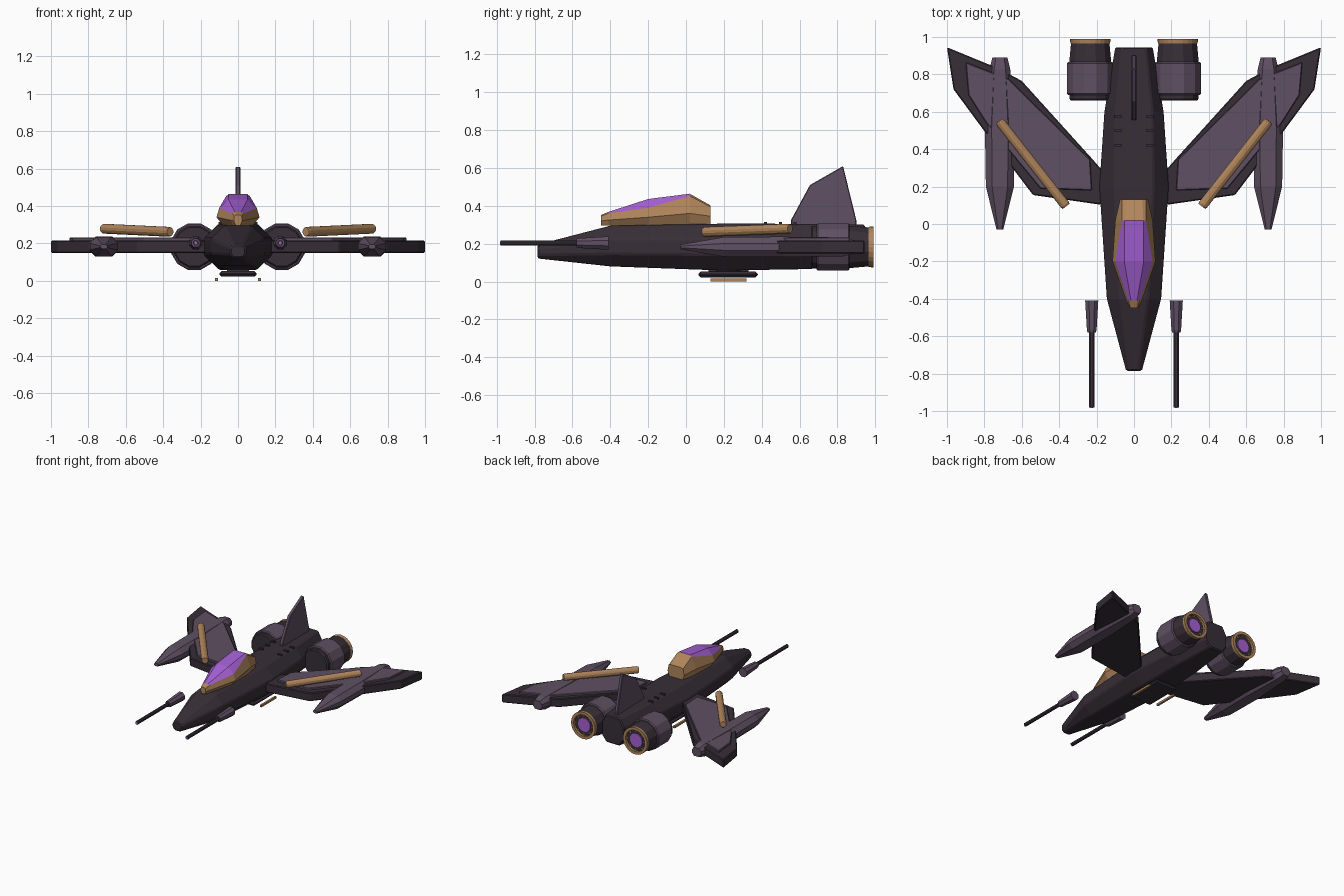
import bpy, bmesh, math
from mathutils import Vector

if "Cube" in bpy.data.objects:
    bpy.data.objects.remove(bpy.data.objects["Cube"])


def material(name, rgb):
    m = bpy.data.materials.new(name)
    m.diffuse_color = (*rgb, 1)
    m.use_nodes = True
    m.node_tree.nodes["Principled BSDF"].inputs["Base Color"].default_value = m.diffuse_color
    return m


HULL = material("dark hull", (0.038, 0.028, 0.038))
PANEL = material("grey violet panel", (0.115, 0.08, 0.125))
TAN = material("tan metal", (0.43, 0.235, 0.105))
GLOW = material("violet glow", (0.38, 0.12, 0.66))


def finish(name, bm, *mats, bevel=0):
    bmesh.ops.recalc_face_normals(bm, faces=bm.faces)
    me = bpy.data.meshes.new(name)
    bm.to_mesh(me)
    bm.free()
    ob = bpy.data.objects.new(name, me)
    bpy.context.collection.objects.link(ob)
    for m in mats:
        me.materials.append(m)
    if bevel:
        mod = ob.modifiers.new("bevel", "BEVEL")
        mod.width, mod.segments = bevel, 1
    return ob


def bridge(bm, rings):
    rings = [[bm.verts.new(p) for p in r] for r in rings]
    n = len(rings[0])
    for a, b in zip(rings, rings[1:]):
        for i in range(n):
            j = (i + 1) % n
            bm.faces.new((a[i], a[j], b[j], b[i]))
    bm.faces.new(rings[0])
    bm.faces.new(rings[-1])


def loft(name, stations, *mats, x=0, bevel=0):
    """Symmetric sections: (y, [(half width, z) from bottom to top])."""
    bm = bmesh.new()
    bridge(bm, [[(x + w, y, z) for w, z in s] + [(x - w, y, z) for w, z in reversed(s)]
                for y, s in stations])
    return finish(name, bm, *mats, bevel=bevel)


def tube(name, start, end, profile, mat, sides=12):
    """Profile of (fraction along the axis, radius)."""
    a, b = Vector(start), Vector(end)
    q = (b - a).to_track_quat('Z', 'Y')
    bm = bmesh.new()
    bridge(bm, [[a.lerp(b, t) + q @ Vector((r * math.cos(k), r * math.sin(k), 0))
                 for k in [(i + .5) * math.tau / sides for i in range(sides)]]
                for t, r in profile])
    return finish(name, bm, mat)


def plate(name, outline, z0, z1, mat, side=1, bevel=0):
    bm = bmesh.new()
    bridge(bm, [[(side * x, y, z) for x, y in outline] for z in (z0, z1)])
    return finish(name, bm, mat, bevel=bevel)


def box(name, lo, hi, mat, bevel=0):
    return plate(name, [(lo[0], lo[1]), (hi[0], lo[1]), (hi[0], hi[1]), (lo[0], hi[1])],
                 lo[2], hi[2], mat, bevel=bevel)


# Fuselage: eight-sided tapering hull
loft("fuselage", [
    (-0.785, [(.025, .122), (.042, .14), (.042, .175), (.025, .195)]),
    (-0.40, [(.08, .08), (.145, .145), (.145, .225), (.075, .295)]),
    (0.20, [(.10, .058), (.185, .14), (.185, .225), (.105, .306)]),
    (0.60, [(.09, .065), (.158, .14), (.158, .225), (.10, .305)]),
    (0.945, [(.06, .078), (.10, .13), (.10, .235), (.065, .30)])], HULL, bevel=.008)

# Cockpit: tan frame with violet glass on its upper front faces
cockpit = loft("cockpit", [
    (-0.45, [(.012, .297), (.022, .32), (.020, .345), (.012, .352)]),
    (-0.41, [(.025, .297), (.042, .325), (.030, .36), (.016, .368)]),
    (-0.20, [(.08, .296), (.115, .34), (.10, .39), (.052, .436)]),
    (0.02, [(.08, .30), (.10, .36), (.064, .452), (.05, .464)]),
    (0.13, [(.06, .305), (.075, .345), (.065, .395), (.045, .402)])], TAN, GLOW)
for p in cockpit.data.polygons:
    if p.normal.z > .35 and -.41 < p.center.y < .02 and p.center.z > .372:
        p.material_index = 1

# Tail fin
bm = bmesh.new()
fin = [(.555, .30), (.555, .325), (.655, .51), (.83, .61), (.90, .325), (.90, .29)]
bridge(bm, [[(x, y, z) for y, z in fin] for x in (-.013, .013)])
finish("tail_fin", bm, PANEL, bevel=.004)

# Belly skid
box("belly_skid", (-.10, .065, .022), (.10, .38, .052), HULL, bevel=.012)
box("skid_mount", (-.06, .12, .045), (.06, .33, .075), HULL)

wing = [(.12, .11), (.19, .105), (.54, .155), (.81, .51), (.965, .72),
        (1, .945), (.72, .83), (.60, .765), (.225, .35), (.12, .23)]
wing_top = [(.225, .18), (.50, .19), (.79, .54), (.885, .69),
            (.90, .865), (.67, .775), (.235, .345)]

for s, tag in ((1, "right"), (-1, "left")):
    # Swept wing with raised panel and tan rail
    plate(tag + "_wing", wing, .148, .217, HULL, s, bevel=.006)
    plate(tag + "_wing_panel", wing_top, .21, .233, PANEL, s, bevel=.004)
    tube(tag + "_wing_rail", (s * .363, .095, .262), (s * .72, .55, .279),
         [(0, .023), (.015, .027), (.985, .027), (1, .023)], TAN)

    # Pod under the outer wing
    loft(tag + "_wing_pod", [
        (y, [(w * .55, .183 - h), (w, .183 - h * .35), (w, .183 + h * .35), (w * .55, .183 + h)])
        for y, w, h in ((-.03, .018, .012), (.20, .075, .052), (.51, .08, .054),
                        (.83, .055, .05), (.89, .04, .035))], PANEL, x=s * .717)

    # Nose gun: body, barrel and glowing muzzle
    gx = s * .226
    tube(tag + "_gun_body", (gx, -.58, .203), (gx, -.41, .203),
         [(0, .024), (.08, .028), (1, .038)], PANEL, 8)
    tube(tag + "_gun_barrel", (gx, -.98, .203), (gx, -.56, .203), [(0, .015), (1, .015)], HULL, 8)
    tube(tag + "_muzzle", (gx, -.983, .203), (gx, -.975, .203), [(0, .008), (1, .008)], GLOW, 8)

    # Engine: core, sleeve, nozzle ring, glowing exhaust
    ex, ez = s * .234, .183
    tube(tag + "_engine", (ex, .66, ez), (ex, .97, ez),
         [(0, .107), (.03, .115), (.7, .115), (1, .106)], HULL)
    tube(tag + "_engine_sleeve", (ex, .69, ez), (ex, .865, ez),
         [(0, .122), (.04, .129), (.96, .129), (1, .122)], PANEL)
    bm = bmesh.new()
    ring = []
    for i in range(25):
        c, d = math.cos(i % 24 * math.tau / 24), math.sin(i % 24 * math.tau / 24)
        ring.append([bm.verts.new((ex + r * c, y, ez + r * d))
                     for r, y in ((.106, .965), (.109, .99), (.086, .99), (.086, .965))]
                    if i < 24 else ring[0])
    for a, b in zip(ring, ring[1:]):
        for k in range(4):
            m = (k + 1) % 4
            bm.faces.new((a[k], a[m], b[m], b[k]))
    finish(tag + "_nozzle_ring", bm, TAN)
    tube(tag + "_exhaust", (ex, .965, ez), (ex, .978, ez), [(0, .055), (1, .055)], GLOW, 16)
    for i in range(8):
        c, d = math.cos(i * math.tau / 8), math.sin(i * math.tau / 8)
        tube(f"{tag}_nozzle_vane_{i}", (ex + .068 * c, .972, ez + .068 * d),
             (ex + .09 * c, .972, ez + .09 * d), [(0, .006), (1, .006)], TAN, 4)

    # Belly strips and roof vents
    box(tag + "_belly_strip", (s * .115 - .008, .13, 0), (s * .115 + .008, .32, .016), TAN)
    for i, y in enumerate((.42, .50, .575)):
        box(f"{tag}_roof_vent_{i}", (s * .085 - .018, y - .008, .29),
            (s * .085 + .018, y + .008, .314), HULL)
